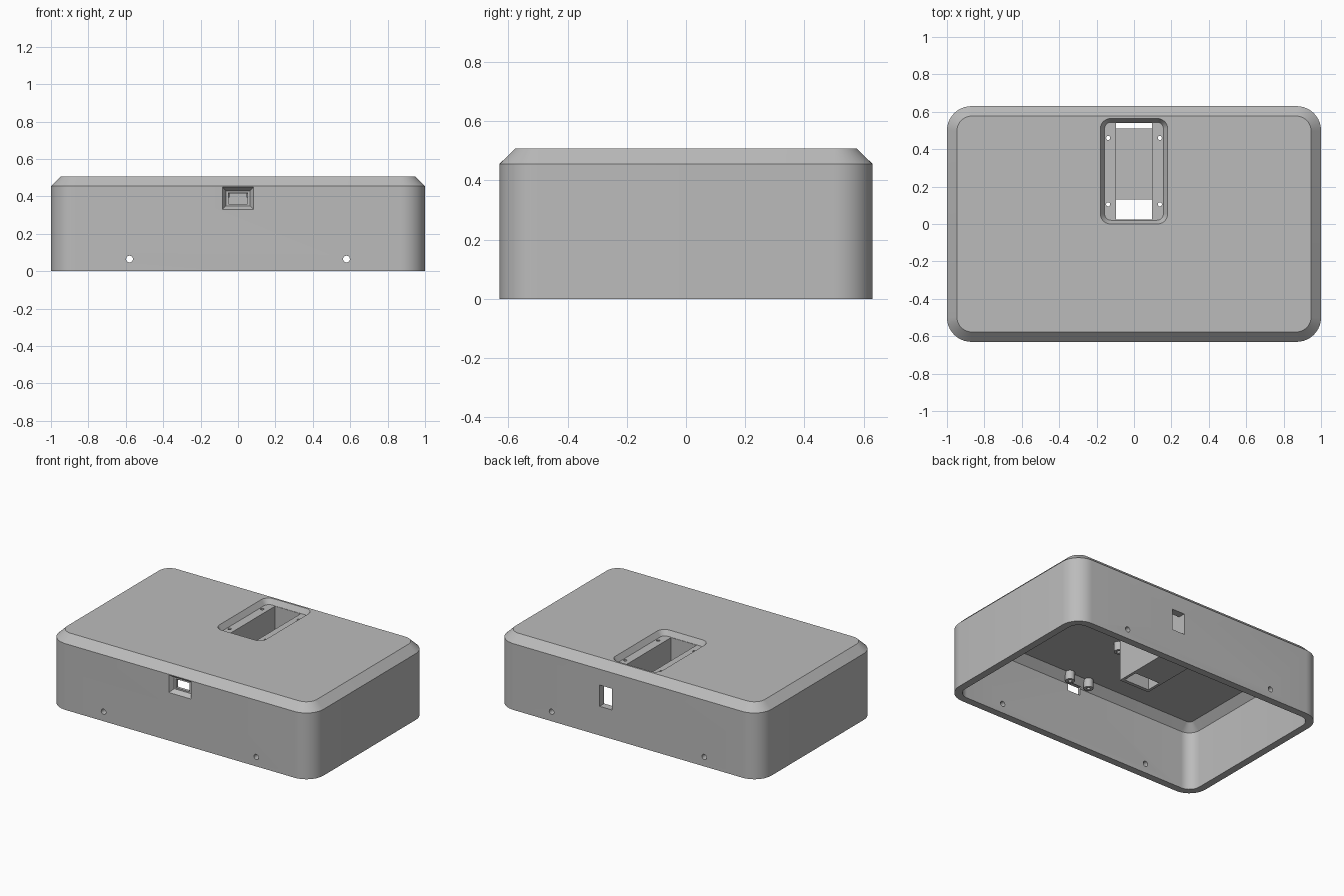
import bpy, bmesh
from math import sin, cos, pi, radians
from mathutils import Matrix

cube = bpy.data.objects.get("Cube")
if cube:
    bpy.data.objects.remove(cube, do_unlink=True)

mat = bpy.data.materials.new("plain grey")
mat.use_nodes = True
grey = (0.5, 0.5, 0.5, 1)
mat.diffuse_color = grey
bsdf = next(n for n in mat.node_tree.nodes if n.type == 'BSDF_PRINCIPLED')
bsdf.inputs["Base Color"].default_value = grey


def loft(name, rings, centre=(0, 0), steps=10, matrix=Matrix()):
    """Stack rounded rectangles given as (half_x, half_y, corner radius, height)."""
    bm = bmesh.new()
    loops = []
    for hx, hy, r, z in rings:
        loop = []
        for k, (sx, sy) in enumerate([(1, 1), (-1, 1), (-1, -1), (1, -1)]):
            for i in range(steps + 1 if r else 1):
                a = (k + i / steps) * pi / 2
                loop.append(bm.verts.new((centre[0] + sx * (hx - r) + r * cos(a),
                                          centre[1] + sy * (hy - r) + r * sin(a), z)))
        loops.append(loop)
    n = len(loops[0])
    for low, high in zip(loops, loops[1:]):
        for i in range(n):
            j = (i + 1) % n
            bm.faces.new((low[i], low[j], high[j], high[i]))
    bm.faces.new(loops[0][::-1])
    bm.faces.new(loops[-1])
    bm.transform(matrix)
    bmesh.ops.recalc_face_normals(bm, faces=bm.faces)
    me = bpy.data.meshes.new(name)
    bm.to_mesh(me)
    bm.free()
    ob = bpy.data.objects.new(name, me)
    me.materials.append(mat)
    bpy.context.collection.objects.link(ob)
    return ob


def box(name, x0, x1, y0, y1, z0, z1):
    hx, hy = (x1 - x0) / 2, (y1 - y0) / 2
    return loft(name, [(hx, hy, 0, z0), (hx, hy, 0, z1)], (x0 + hx, y0 + hy))


def rod(name, x, y, r, z0, z1, matrix=Matrix()):
    return loft(name, [(r, r, r * 0.999, z0), (r, r, r * 0.999, z1)], (x, y), 6, matrix)


def combine(target, tool, operation):
    mod = target.modifiers.new("combine", 'BOOLEAN')
    mod.operation = operation
    mod.solver = 'EXACT'
    mod.object = tool
    bpy.context.view_layer.objects.active = target
    bpy.ops.object.modifier_apply(modifier=mod.name)
    bpy.data.objects.remove(tool, do_unlink=True)


TO_FRONT = Matrix.Rotation(radians(90), 4, 'X')   # local z points out of the front

# Chamfered case, hollow and open underneath
case = loft("case", [(1, 0.63, 0.13, 0), (1, 0.63, 0.13, 0.455), (0.947, 0.577, 0.08, 0.507)])
hollow = loft("hollow", [(0.95, 0.58, 0.08, -0.1), (0.95, 0.58, 0.08, 0.405),
                         (0.9, 0.53, 0.03, 0.455)])
combine(case, hollow, 'DIFFERENCE')

# Duct hanging below the top, and board posts
combine(case, box("duct", -0.115, 0.115, 0, 0.59, 0.15, 0.465), 'UNION')
posts = [(s * 0.075, y) for s in (-1, 1) for y in (-0.53, -0.06)]
for x, y in posts:
    combine(case, rod("post", x, y, 0.03, 0.395, 0.47), 'UNION')

# Tapered recess in the top, slot and duct floor openings
recess = loft("recess", [(0.157, 0.262, 0.035, 0.472), (0.18, 0.282, 0.055, 0.507),
                         (0.193, 0.295, 0.068, 0.527)], (0, 0.282))
combine(case, recess, 'DIFFERENCE')
combine(case, box("slot", -0.097, 0.097, 0.023, 0.541, 0.17, 0.6), 'DIFFERENCE')
for y0, y1 in ((0.024, 0.13), (0.51, 0.54)):
    combine(case, box("opening", -0.096, 0.096, y0, y1, 0.1, 0.2), 'DIFFERENCE')

# Front port: stepped funnel with a straight opening
port = loft("port", [(0.065, 0.04, 0, 0.6), (0.084, 0.06, 0, 0.63), (0.097, 0.073, 0, 0.65)],
            (0, 0.39), matrix=TO_FRONT)
combine(case, port, 'DIFFERENCE')
combine(case, box("port_hole", -0.05, 0.05, -0.7, -0.57, 0.36, 0.42), 'DIFFERENCE')

# Rear cable window
combine(case, box("window", 0.12, 0.215, 0.55, 0.7, 0.2, 0.346), 'DIFFERENCE')

# Screw holes
for s in (-1, 1):
    combine(case, rod("side_hole", s * 0.58, 0.065, 0.018, -0.8, 0.8, TO_FRONT), 'DIFFERENCE')
    for y in (0.105, 0.46):
        combine(case, rod("top_hole", s * 0.138, y, 0.011, 0.4, 0.55), 'DIFFERENCE')
for x, y in posts:
    combine(case, rod("post_hole", x, y, 0.012, 0.37, 0.45), 'DIFFERENCE')

bpy.ops.object.select_all(action='DESELECT')
case.select_set(True)
bpy.context.view_layer.objects.active = case
bpy.ops.object.shade_smooth_by_angle(angle=radians(30))
